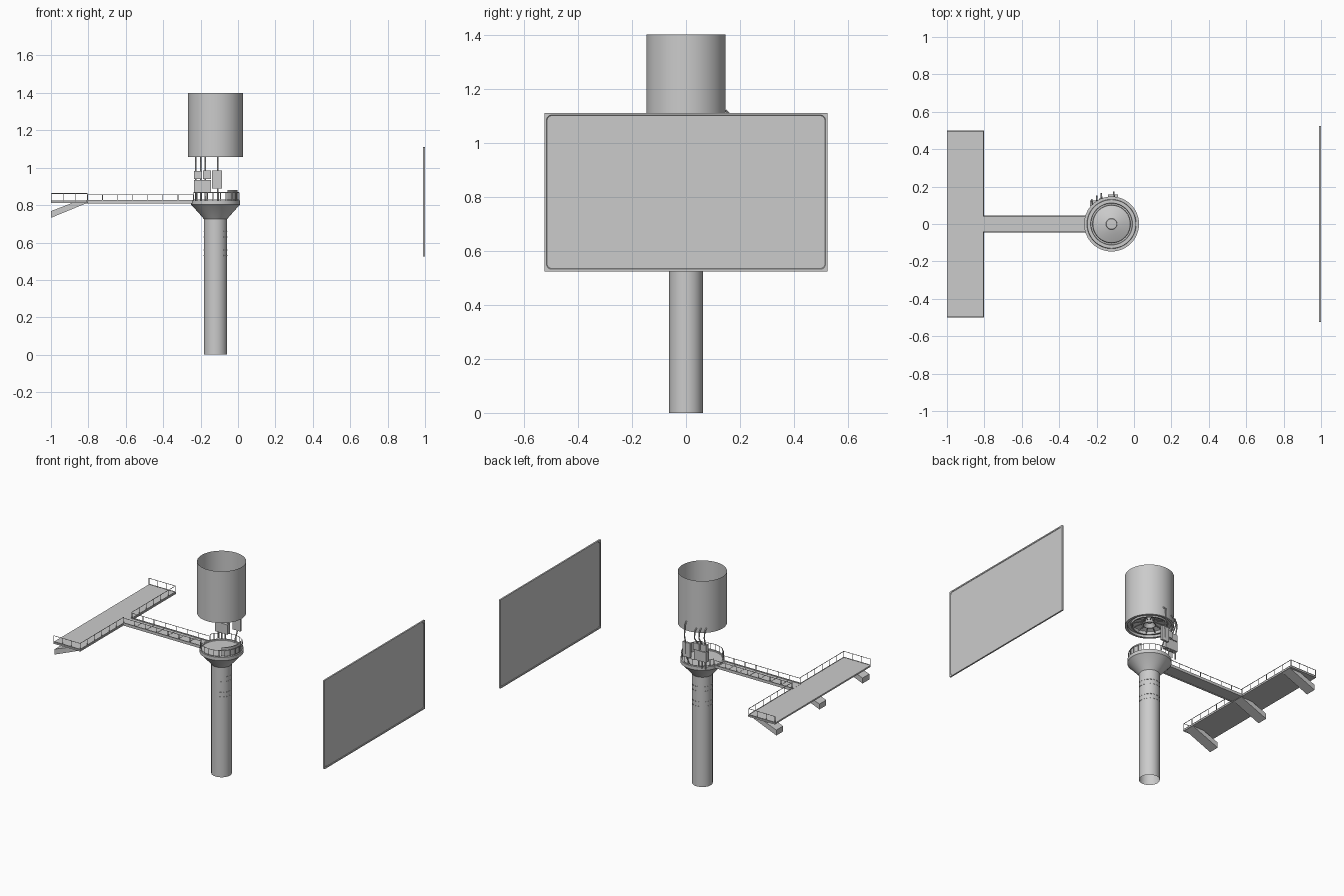
import bpy, bmesh, math
from mathutils import Vector, Matrix

if "Cube" in bpy.data.objects:
    bpy.data.objects.remove(bpy.data.objects["Cube"])

CX = -0.12  # tower axis


def finish(name, bm, smooth=False):
    bmesh.ops.recalc_face_normals(bm, faces=bm.faces)
    me = bpy.data.meshes.new(name)
    bm.to_mesh(me)
    bm.free()
    ob = bpy.data.objects.new(name, me)
    bpy.context.collection.objects.link(ob)
    if smooth:
        bpy.ops.object.select_all(action='DESELECT')
        ob.select_set(True)
        bpy.context.view_layer.objects.active = ob
        bpy.ops.object.shade_smooth_by_angle(angle=math.radians(30))
    return ob


def add_box(bm, lo, hi, turn=None):
    lo, hi = Vector(lo), Vector(hi)
    size = Matrix.Diagonal((*(hi - lo), 1))
    bmesh.ops.create_cube(bm, size=1, matrix=Matrix.Translation((lo + hi) / 2) @ (turn or Matrix()) @ size)


def box(name, lo, hi):
    bm = bmesh.new()
    add_box(bm, lo, hi)
    return finish(name, bm)


def add_rod(bm, a, b, r, sides=6):
    a, b = Vector(a), Vector(b)
    d = b - a
    rot = d.to_track_quat('Z', 'Y').to_matrix().to_4x4()
    bmesh.ops.create_cone(bm, cap_ends=True, segments=sides, radius1=r, radius2=r, depth=d.length,
                          matrix=Matrix.Translation((a + b) / 2) @ rot)


def revolve(name, profile, sides=48, start=0, sweep=360):
    bm = bmesh.new()
    vs = [bm.verts.new((r, 0, z)) for r, z in profile]
    es = [bm.edges.new(p) for p in zip(vs, vs[1:])]
    bmesh.ops.rotate(bm, verts=vs, cent=(0, 0, 0), matrix=Matrix.Rotation(math.radians(start), 3, 'Z'))
    bmesh.ops.spin(bm, geom=vs + es, cent=(0, 0, 0), axis=(0, 0, 1), angle=math.radians(sweep), steps=sides)
    bmesh.ops.remove_doubles(bm, verts=bm.verts, dist=1e-5)
    bmesh.ops.translate(bm, verts=bm.verts, vec=(CX, 0, 0))
    return finish(name, bm, True)


def railing(name, paths, z, h, spacing, r=0.002):
    bm = bmesh.new()
    for path in paths:
        for i, (a, b) in enumerate(zip(path, path[1:])):
            a, b = Vector((*a, z)), Vector((*b, z))
            up = Vector((0, 0, h))
            add_rod(bm, a + up, b + up, r)
            add_rod(bm, a + up * 0.08, b + up * 0.08, r)
            n = max(1, round((b - a).length / spacing))
            for k in range(0 if i == 0 else 1, n + 1):
                p = a.lerp(b, k / n)
                add_rod(bm, p, p + up, r)
    return finish(name, bm)


def ring_point(deg, r, z=None):
    a = math.radians(deg)
    p = (CX + r * math.cos(a), r * math.sin(a))
    return p if z is None else (*p, z)


# Tower column (open at the base) and flared head with deck
revolve("tower_column", [(0.062, 0), (0.062, 0.73)])
revolve("tower_head", [(0.062, 0.725), (0.07, 0.735), (0.125, 0.797), (0.132, 0.803),
                       (0.132, 0.825), (0.122, 0.825), (0.12, 0.82), (0, 0.82)])

# Thin slots around the column
bm = bmesh.new()
for z in (0.53, 0.56, 0.63, 0.66):
    for deg in range(-60, 201, 20):
        add_box(bm, Vector(ring_point(deg, 0.062, z)) - Vector((0.0015, 0.006, 0.002)),
                Vector(ring_point(deg, 0.062, z)) + Vector((0.0015, 0.006, 0.002)),
                Matrix.Rotation(math.radians(deg), 4, 'Z'))
finish("column_slots", bm)

# Deck railing with a gap for the walkway, and the curved shield
railing("deck_railing", [[ring_point(d, 0.126) for d in range(-158, 159, 16)][:20] + [ring_point(158, 0.126)]],
        0.825, 0.042, 0.05)
revolve("deck_shield", [(0.112, 0.82), (0.112, 0.882), (0.118, 0.882), (0.118, 0.82)], 14, -55, 80)

# Walkway
box("walkway_deck", (-0.81, -0.045, 0.812), (-0.24, 0.045, 0.821))
bm = bmesh.new()
for s in (-1, 1):
    add_box(bm, (-0.81, s * 0.043 - 0.003, 0.808), (-0.235, s * 0.043 + 0.003, 0.826))
for i in range(7):
    x = -0.72 + i * 0.077
    add_box(bm, (x - 0.002, -0.042, 0.815), (x + 0.002, 0.042, 0.8225))
finish("walkway_frame", bm)
railing("walkway_railing", [[(-0.805, s * 0.043), (-0.24, s * 0.043)] for s in (-1, 1)], 0.82, 0.036, 0.077)

# Landing platform, railing and sloping brackets
box("landing_deck", (-1, -0.5, 0.81), (-0.803, 0.5, 0.82))
railing("landing_railing", [[(-0.806, s * 0.043), (-0.806, s * 0.497), (-0.998, s * 0.497)] for s in (-1, 1)],
        0.82, 0.042, 0.07)
for label, y in (("front", -0.45), ("middle", 0), ("back", 0.45)):
    bm = bmesh.new()
    f = bm.faces.new([bm.verts.new((x, y - 0.035, z)) for x, z in
                      ((-0.805, 0.812), (-0.885, 0.812), (-1, 0.768), (-1, 0.732))])
    ext = bmesh.ops.extrude_face_region(bm, geom=[f])['geom']
    bmesh.ops.translate(bm, verts=[v for v in ext if isinstance(v, bmesh.types.BMVert)], vec=(0, 0.07, 0))
    finish("landing_bracket_" + label, bm)

# Suspended drum: open shell, stepped underside and inner dome
revolve("drum_shell", [(0.147, 1.40), (0.147, 1.058), (0.132, 1.058), (0.130, 1.072), (0.112, 1.072),
                       (0.110, 1.062), (0.102, 1.062), (0.100, 1.08), (0.06, 1.098), (0.03, 1.106),
                       (0.028, 1.112), (0, 1.114)])
revolve("drum_nozzle", [(0.022, 1.108), (0.024, 1.09), (0.04, 1.066), (0.036, 1.066), (0.02, 1.09), (0, 1.092)], 32)
bm = bmesh.new()
for i in range(12):
    add_rod(bm, ring_point(i * 30, 0.03, 1.088), ring_point(i * 30, 0.103, 1.07), 0.003)
finish("drum_ribs", bm)

# Service boxes behind the drum and their feed pipes
box("service_box_low", (-0.235, 0.095, 0.87), (-0.145, 0.125, 0.935))
box("service_box_left", (-0.235, 0.10, 0.94), (-0.192, 0.125, 0.983))
box("service_box_right", (-0.188, 0.105, 0.94), (-0.145, 0.135, 0.985))
box("service_plate", (-0.14, 0.145, 0.888), (-0.085, 0.158, 0.985))
bm = bmesh.new()
for x, y0, y1, top in ((-0.225, 0.115, 0.118, 1.09), (-0.20, 0.115, 0.138, 1.09),
                       (-0.175, 0.12, 0.15, 1.09), (-0.108, 0.155, 0.158, 1.12)):
    path = [(x, min(y0, 0.115), 0.82), (x, y0, 0.9), (x, y0 + 0.003, 0.98), (x, y1 + 0.012, 1.03),
            (x, y1 + 0.008, top - 0.02), (x + 0.002, y1 - 0.012, top)]
    for a, b in zip(path, path[1:]):
        add_rod(bm, a, b, 0.004, 8)
finish("feed_pipes", bm, True)


# Large flat screen with a frame whose inner corners are rounded
def rounded_rect(bm, x, hy, hz, r, n=6):
    loop = []
    for q, (sy, sz) in enumerate(((1, 1), (-1, 1), (-1, -1), (1, -1))):
        for k in range(n + 1):
            a = math.radians(90 * (q + k / n))
            loop.append(bm.verts.new((x, sy * (hy - r) + r * math.cos(a), 0.817 + sz * (hz - r) + r * math.sin(a))))
    return loop


bm = bmesh.new()
loops = [rounded_rect(bm, x, hy, hz, r) for x, hy, hz, r in (
    (0.9975, 0.514, 0.283, 0.018), (1.0, 0.516, 0.285, 0.018), (1.0, 0.524, 0.293, 0.002),
    (0.990, 0.524, 0.293, 0.002), (0.990, 0.516, 0.285, 0.018), (0.9925, 0.514, 0.283, 0.018))]
for l0, l1 in zip(loops, loops[1:]):
    for i in range(len(l0)):
        j = (i + 1) % len(l0)
        bm.faces.new((l0[i], l0[j], l1[j], l1[i]))
bm.faces.new(loops[0])
bm.faces.new(loops[-1])
finish("screen_panel", bm)
